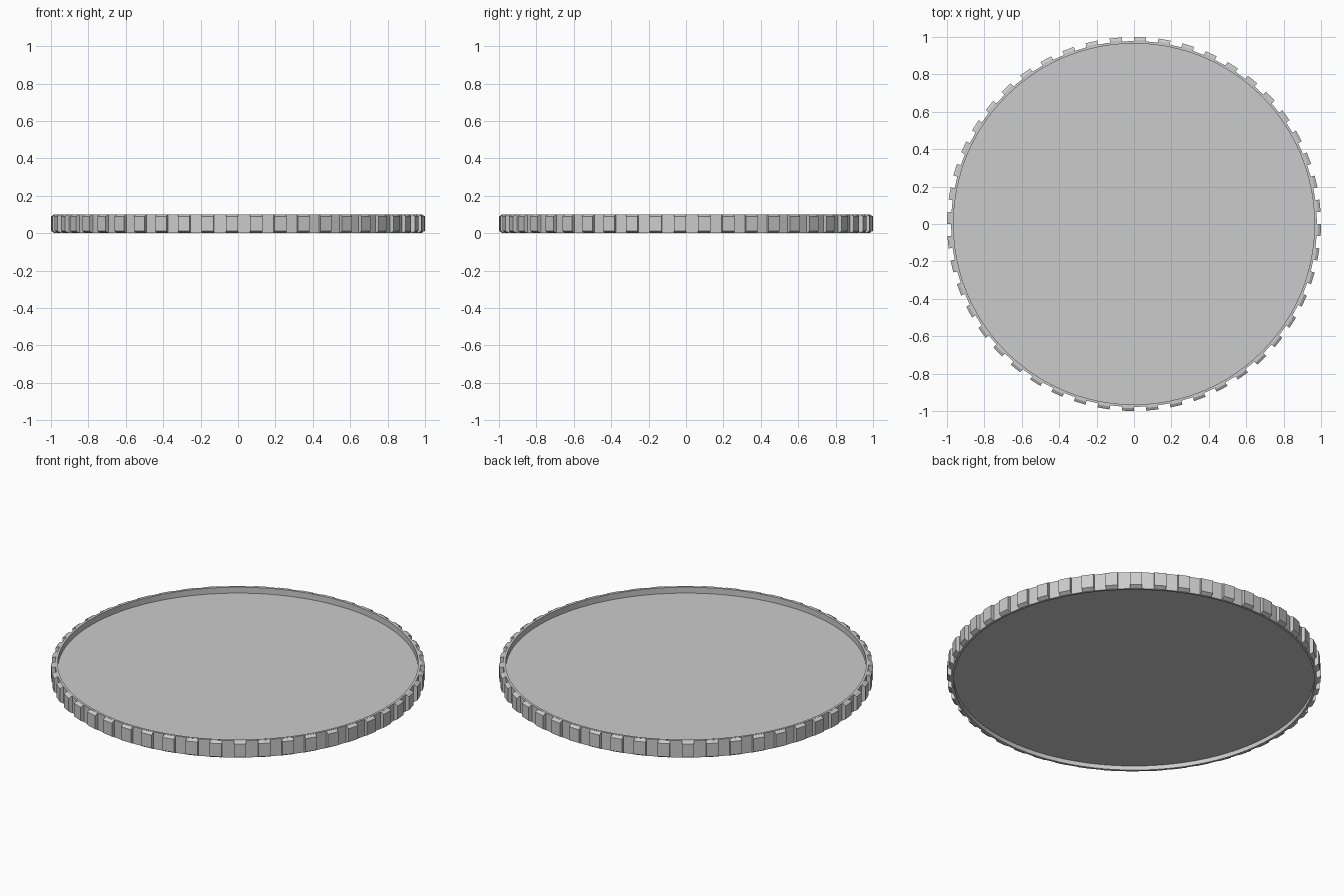
import bpy, bmesh, math

if "Cube" in bpy.data.objects:
    bpy.data.objects.remove(bpy.data.objects["Cube"])

TEETH = 48
STEP = 2 * math.pi / TEETH
H = 0.1


def make_object(name, bm):
    bmesh.ops.recalc_face_normals(bm, faces=bm.faces)
    mesh = bpy.data.meshes.new(name)
    bm.to_mesh(mesh)
    bm.free()
    obj = bpy.data.objects.new(name, mesh)
    bpy.context.collection.objects.link(obj)
    return obj


# Round dish: rim wall with a recessed panel above and below
def dish(name, profile, sides):
    bm = bmesh.new()
    rings = [[bm.verts.new((r * math.cos(2 * math.pi * i / sides),
                            r * math.sin(2 * math.pi * i / sides), z))
              for i in range(sides)] for r, z in profile]
    for a, b in zip(rings, rings[1:]):
        for i in range(sides):
            j = (i + 1) % sides
            bm.faces.new((a[i], a[j], b[j], b[i]))
    bm.faces.new(rings[0])
    bm.faces.new(rings[-1])
    return make_object(name, bm)


dish("dish", [(0.965, 0.025), (0.965, 0.0), (0.978, 0.0),
              (0.978, H), (0.965, H), (0.965, 0.065)], TEETH * 2)

# Grip ribs: chamfered blocks around the rim
bm = bmesh.new()
profile = [(0.972, 0.001), (0.982, 0.001), (1.0, 0.012),
           (1.0, H - 0.01), (0.985, H - 0.001), (0.972, H - 0.001)]
for k in range(TEETH):
    ends = []
    for a in (k * STEP - STEP / 2, k * STEP):
        ends.append([bm.verts.new((r * math.cos(a), r * math.sin(a), z))
                     for r, z in profile])
    a, b = ends
    bm.faces.new(a)
    bm.faces.new(b[::-1])
    for i in range(len(profile)):
        j = (i + 1) % len(profile)
        bm.faces.new((a[i], b[i], b[j], a[j]))
make_object("grip_ribs", bm)
